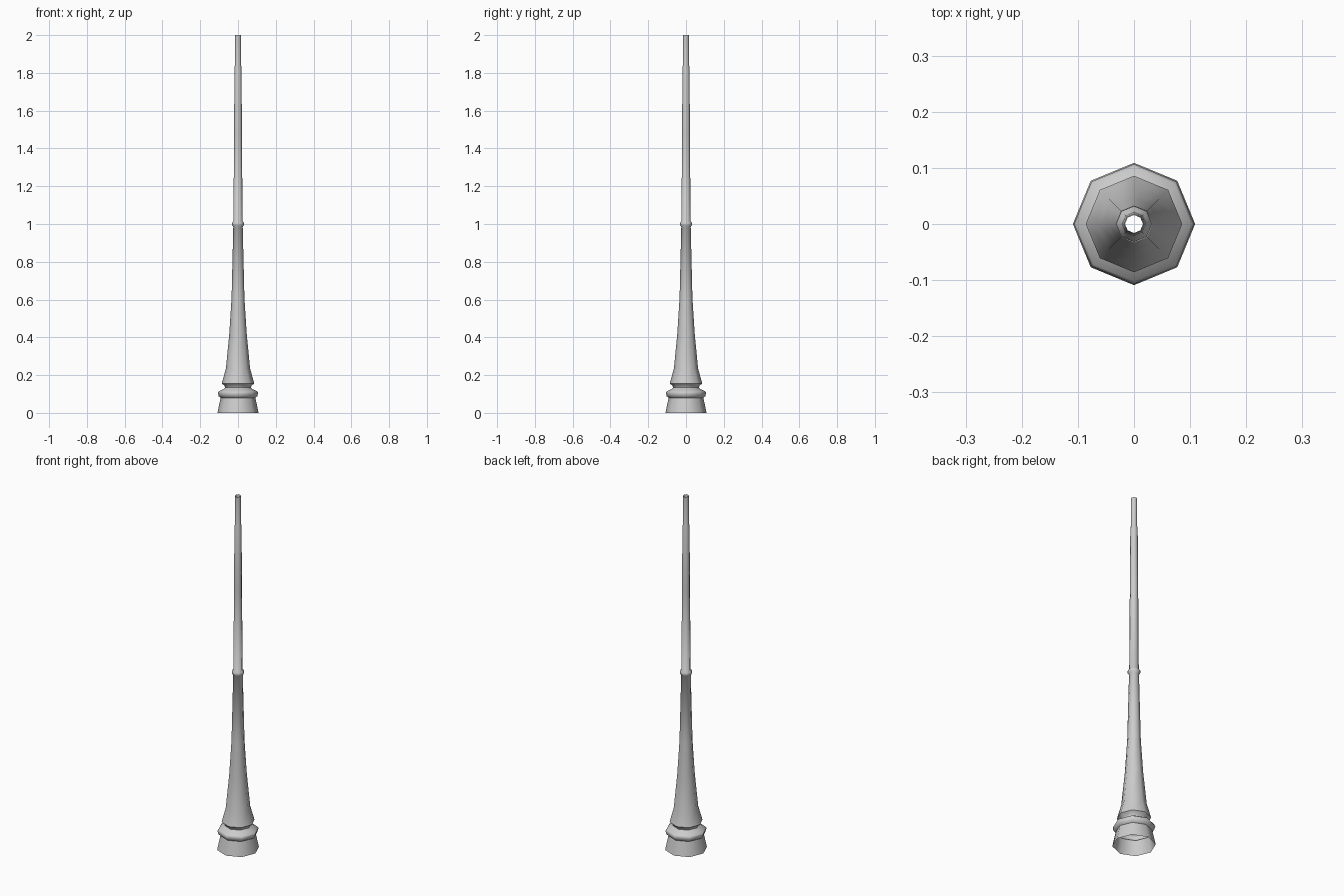
import bpy, bmesh
from math import cos, sin, pi, radians

if "Cube" in bpy.data.objects:
    bpy.data.objects.remove(bpy.data.objects["Cube"])

SIDES = 8


def lathe(name, profile):
    """Open octagonal shell from (radius, height) points."""
    bm = bmesh.new()
    rings = [[bm.verts.new((r * cos(2 * pi * i / SIDES), r * sin(2 * pi * i / SIDES), z))
              for i in range(SIDES)] for r, z in profile]
    for a, b in zip(rings, rings[1:]):
        for i in range(SIDES):
            j = (i + 1) % SIDES
            bm.faces.new((a[i], a[j], b[j], b[i]))
    mesh = bpy.data.meshes.new(name)
    bm.to_mesh(mesh)
    bm.free()
    ob = bpy.data.objects.new(name, mesh)
    bpy.context.collection.objects.link(ob)
    bpy.ops.object.select_all(action='DESELECT')
    ob.select_set(True)
    bpy.context.view_layer.objects.active = ob
    bpy.ops.object.shade_smooth_by_angle(angle=radians(50))
    return ob


# Whole post: flared foot, moulded ring, neck, tapered column, collar, slim top
lathe("lamp_post", [
    (0.109, 0.0), (0.092, 0.08),
    (0.102, 0.088), (0.107, 0.106), (0.102, 0.114),
    (0.076, 0.126), (0.068, 0.134), (0.071, 0.143),
    (0.086, 0.156), (0.064, 0.235),
    (0.046, 0.42), (0.034, 0.61), (0.025, 0.985),
    (0.032, 0.993), (0.032, 1.007), (0.024, 1.015),
    (0.021, 1.47), (0.0185, 1.83), (0.016, 1.84), (0.016, 2.0),
])
